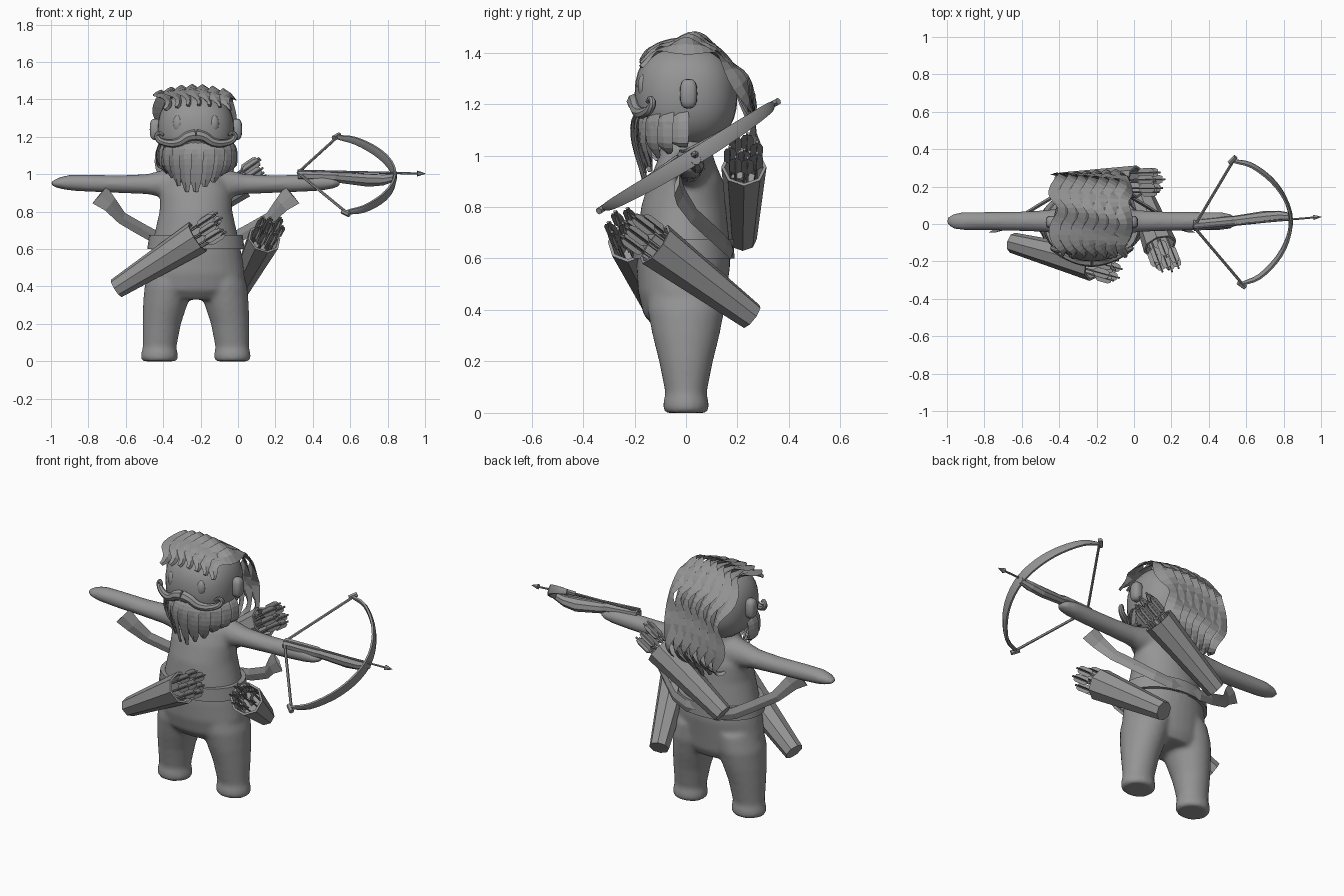
import bpy, bmesh, math, random
from mathutils import Vector as V, Matrix

if "Cube" in bpy.data.objects:
    bpy.data.objects.remove(bpy.data.objects["Cube"])

random.seed(4)
CX = -0.225  # figure centre line
grey = bpy.data.materials.new("plain_grey")
grey.diffuse_color = (0.3, 0.3, 0.3, 1)
grey.use_nodes = True
grey.node_tree.nodes["Principled BSDF"].inputs["Base Color"].default_value = grey.diffuse_color


def finish(bm, name, smooth=None, matrix=None):
    """Turn a bmesh into a named object, optionally smooth shaded."""
    bmesh.ops.recalc_face_normals(bm, faces=bm.faces)
    if matrix:
        bm.transform(matrix)
    me = bpy.data.meshes.new(name)
    bm.to_mesh(me)
    bm.free()
    me.materials.append(grey)
    ob = bpy.data.objects.new(name, me)
    bpy.context.collection.objects.link(ob)
    if smooth:
        bpy.ops.object.select_all(action='DESELECT')
        ob.select_set(True)
        bpy.context.view_layer.objects.active = ob
        bpy.ops.object.shade_smooth_by_angle(angle=math.radians(smooth))
    return ob


def sweep(bm, pts, radii, n, up, axis=None, twist=None):
    """Sweep an n-sided ellipse (a across, b along up) through the points."""
    pts, rings = [V(p) for p in pts], []
    for i, p in enumerate(pts):
        t = V(axis) if axis else pts[min(i + 1, len(pts) - 1)] - pts[max(i - 1, 0)]
        t.normalize()
        s = V(up).cross(t).normalized()
        if twist:
            s = Matrix.Rotation(twist[i], 3, t) @ s
        v = t.cross(s)
        a, b = radii[i]
        rings.append([bm.verts.new(p + s * a * math.cos(k * math.tau / n) + v * b * math.sin(k * math.tau / n))
                      for k in range(n)])
    for r, q in zip(rings, rings[1:]):
        for k in range(n):
            bm.faces.new((r[k], r[(k + 1) % n], q[(k + 1) % n], q[k]))
    bm.faces.new(rings[0][::-1])
    bm.faces.new(rings[-1])


def spline(pts, steps):
    """Smooth path through the points."""
    p = [V(q) for q in pts]
    p = [2 * p[0] - p[1]] + p + [2 * p[-1] - p[-2]]
    out = []
    for i in range(1, len(p) - 2):
        a, b, c, d = p[i - 1:i + 3]
        for k in range(steps):
            t = k / steps
            out.append(0.5 * (2 * b + (c - a) * t + (2 * a - 5 * b + 4 * c - d) * t * t
                              + (3 * b - a - 3 * c + d) * t ** 3))
    return out + [p[-2]]


def ball(name, c, r, power=1.0, seg=32):
    bm = bmesh.new()
    bmesh.ops.create_uvsphere(bm, u_segments=seg, v_segments=seg // 2, radius=1)
    for v in bm.verts:
        v.co = V([c[i] + r[i] * math.copysign(abs(v.co[i]) ** power, v.co[i]) for i in range(3)])
    return finish(bm, name, 60)


# Body: torso, legs and arms fused into one smooth skin
bm = bmesh.new()
torso = [(0.33, .19, .12, 0), (0.38, .255, .155, -.01), (0.47, .26, .172, -.015), (0.57, .245, .182, -.01),
         (0.68, .222, .178, -.01), (0.8, .195, .165, -.01), (0.9, .19, .145, 0), (0.97, .165, .115, 0),
         (1.02, .12, .1, 0), (1.1, .1, .1, 0)]
sweep(bm, [(CX, y, z) for z, a, b, y in torso], [(a, b) for z, a, b, y in torso], 32, (0, 1, 0), (0, 0, 1))
leg = [(0, .195, .088, .08), (.015, .195, .1, .09), (.045, .195, .097, .088), (.075, .194, .09, .08),
       (.2, .183, .103, .105), (.3, .165, .118, .13), (.4, .145, .13, .15), (.5, .12, .125, .15)]
arm = [(.08, .95, .09, .095), (.17, .95, .07, .075), (.26, .947, .058, .054), (.4, .947, .052, .048),
       (.58, .952, .05, .046), (.68, .955, .05, .042), (.74, .953, .042, .028), (.775, .95, .02, .01)]
for m in (-1, 1):
    sweep(bm, [(CX + m * x, 0, z) for z, x, a, b in leg], [(a, b) for z, x, a, b in leg], 24, (0, 1, 0), (0, 0, 1))
    sweep(bm, [(CX + m * x, .015, z) for x, z, a, b in arm], [(a, b) for x, z, a, b in arm], 20, (0, 0, 1), (m, 0, 0))
body = finish(bm, "body")
rm = body.modifiers.new("fuse", 'REMESH')
rm.mode, rm.voxel_size, rm.use_smooth_shade = 'VOXEL', 0.012, True
sm = body.modifiers.new("soften", 'SMOOTH')
sm.factor, sm.iterations = 0.5, 8

# Head, ears and eyes
ball("head", (CX, 0, 1.235), (.205, .2, .205), 0.86)
for side, m in (("left", 1), ("right", -1)):
    ball(side + "_ear", (CX + m * .215, .01, 1.24), (.032, .034, .058), 0.7, 16)
    ball(side + "_eye", (CX + m * .095, -.163, 1.27), (.029, .025, .048), 1, 16)

# Moustache with curled ends
half = [(0, 1.21), (.045, 1.2), (.09, 1.172), (.14, 1.165), (.19, 1.178), (.21, 1.205), (.195, 1.222), (.175, 1.208)]
bm = bmesh.new()
for m in (-1, 1):
    path = spline([(CX + m * x, -.2 + 1.6 * x * x, z) for x, z in half], 4)
    N = len(path) - 1
    rad = [.024 * (1 - i / N) + .007 for i in range(N + 1)]
    sweep(bm, path, [(r, r) for r in rad], 8, (0, -1, 0))
finish(bm, "moustache", 40)

# Beard: two layers of tapered locks around the jaw
bm = bmesh.new()
for layer, count in ((0, 11), (1, 10)):
    for i in range(count):
        th = math.radians(-82 + 164 * i / (count - 1))
        s, c = math.sin(th), math.cos(th)
        tip = .905 + .13 * abs(s) ** 2 + .03 * layer + random.uniform(-.01, .02)
        prof = [(.17, 1.185), (.2, 1.13), (.2 - .01 * layer, 1.05), (.165 - .01 * layer, tip)]
        path = spline([(CX + r * 1.03 * s, -r * c, z) for r, z in prof], 3)
        w = [.03, .036, .041, .043, .042, .041, .039, .035, .028, .012]
        sweep(bm, path, [(x, .007) for x in w], 4, (s, -c, 0), twist=[.25] * 10)
finish(bm, "beard")

# Hair: twisted locks swept from the brow over the crown and down the back
bm = bmesh.new()
crown = [(-.175, 1.37), (-.11, 1.43), (0, 1.452), (.11, 1.425), (.195, 1.33), (.25, 1.2), (.265, 1.06), (.23, .94), (.18, .84)]
for i in range(7):
    u = (i - 3) / 3
    path = spline([(CX + .165 * u * (1 - .04 * max(0, k - 4)), y, z - .025 * u * u + (.09 * abs(u) if k == 8 else 0))
                   for k, (y, z) in enumerate(crown)], 4)
    N = len(path) - 1
    for k, p in enumerate(path):
        p.x += .018 * math.sin(k * .75 + i * 0.3)
    wid = [.012 + .038 * min(1, 5 * k / N, 4 * (1 - k / N)) for k in range(N + 1)]
    sweep(bm, path, [(.008, w) for w in wid], 4, (1, 0, 0),
          twist=[.35 + .4 * math.sin(k * .75 + i * .3) for k in range(N + 1)])
finish(bm, "hair")

# Belt
bm = bmesh.new()
prof = [(.6, .236, .176), (.6, .26, .198), (.675, .25, .196), (.675, .21, .17)]
sweep(bm, [(CX, -.01, z) for z, a, b in prof], [(a, b) for z, a, b in prof], 28, (0, 1, 0), (0, 0, 1))
finish(bm, "belt", 40)

# Sash wrapping the back of the waist with raised, flared ends
end = [(.74 - .225, -.035, .89), (.46, -.02, .84), (.395, .03, .765), (.3, .09, .71), (.2, .15, .655), (.1, .175, .63)]
pts = [(CX - x, y, z) for x, y, z in end] + [(CX + x, y, z) for x, y, z in end[::-1]]
w = [.06, .045, .034, .034, .034, .034]
bm = bmesh.new()
sweep(bm, pts, [(.01, b) for b in w + w[::-1]], 4, (0, 0, 1))
finish(bm, "sash")


def arrow(bm, base, d, side, length):
    """Shaft with two crossed fletching plates near its end."""
    top = base + d * length
    sweep(bm, [base, top], [(.006, .006)] * 2, 6, side)
    for ang in (0, math.pi / 2):
        q = Matrix.Rotation(ang, 3, d) @ side
        sweep(bm, [top - d * z for z in (.12, .1, .035, .015)], [(.002, r) for r in (.006, .024, .024, .016)], 4, q)


def quiver(name, bottom, top, rb, rt):
    """Eight-sided open tapered case holding a bundle of arrows."""
    b, t = V(bottom), V(top)
    d = (t - b).normalized()
    side = d.cross(V((0, 0, 1))).normalized()
    up = side.cross(d)
    bm = bmesh.new()
    sweep(bm, [b, t, t, t - d * .12], [(rb, rb), (rt, rt), (rt * .86, rt * .86), (rt * .72, rt * .72)], 8, up, d)
    finish(bm, name + "_quiver")
    bm = bmesh.new()
    for i in range(8):
        a, r = i * math.tau / 7, (rt * .58 if i < 7 else 0)
        o = (side * math.cos(a) + up * math.sin(a)) * r
        arrow(bm, t - d * .14 + o, (d + o * .3).normalized(), side, .285 + random.uniform(-.03, .02))
    finish(bm, name + "_arrows")


quiver("front_hip", (-.65, -.1, .39), (-.215, -.215, .665), .055, .092)
quiver("side_hip", (.0, .255, .375), (.14, -.12, .655), .055, .092)
quiver("back", (-.4, .22, .675), (.015, .225, .955), .055, .088)

# Crossbow, built along +x with its limbs along y, then tilted into place
f = V((1, .08, -.01)).normalized()
up = f.cross(V((-.06, .85, .52))).normalized()
lat = up.cross(f)
M = Matrix.Translation((.32, -.01, 1.0)) @ Matrix((f, lat, up)).transposed().to_4x4()

bm = bmesh.new()
tips = [(.235, .385), (.33, .35), (.43, .25), (.495, .13), (.52, 0)]
path = spline([(x, y, 0) for x, y in tips] + [(x, -y, 0) for x, y in tips[-2::-1]], 3)
N = len(path) - 1
sweep(bm, path, [(.011, .011 + .026 * math.sin(math.pi * k / N) ** .7) for k in range(N + 1)], 6, (0, 0, 1))
for m in (-1, 1):
    sweep(bm, [(.215, m * .375, 0), (.25, m * .41, 0)], [(.014, .014)] * 2, 6, (0, 0, 1))
finish(bm, "crossbow_limbs", 40, M)

bm = bmesh.new()
for m in (-1, 1):
    sweep(bm, [(0, 0, .01), (.235, m * .385, 0)], [(.008, .008)] * 2, 6, (0, 0, 1))
finish(bm, "bow_string", None, M)

bm = bmesh.new()
stock = [(0, -.005, .024, .022), (.2, -.012, .024, .024), (.22, -.018, .02, .024), (.38, -.034, .022, .03),
         (.46, -.03, .022, .024), (.53, -.012, .015, .016)]
sweep(bm, [(x, 0, z) for x, z, a, b in stock], [(a * 1.3, b * 1.3) for x, z, a, b in stock], 8, (0, 0, 1), (1, 0, 0))
finish(bm, "crossbow_stock", None, M)

bm = bmesh.new()
sweep(bm, [(0, 0, .022), (.64, 0, .012), (.64, 0, .012), (.685, 0, .012)],
      [(.006, .006), (.006, .006), (.016, .016), (.001, .001)], 6, (0, 0, 1), (1, 0, 0))
finish(bm, "bolt", None, M)
